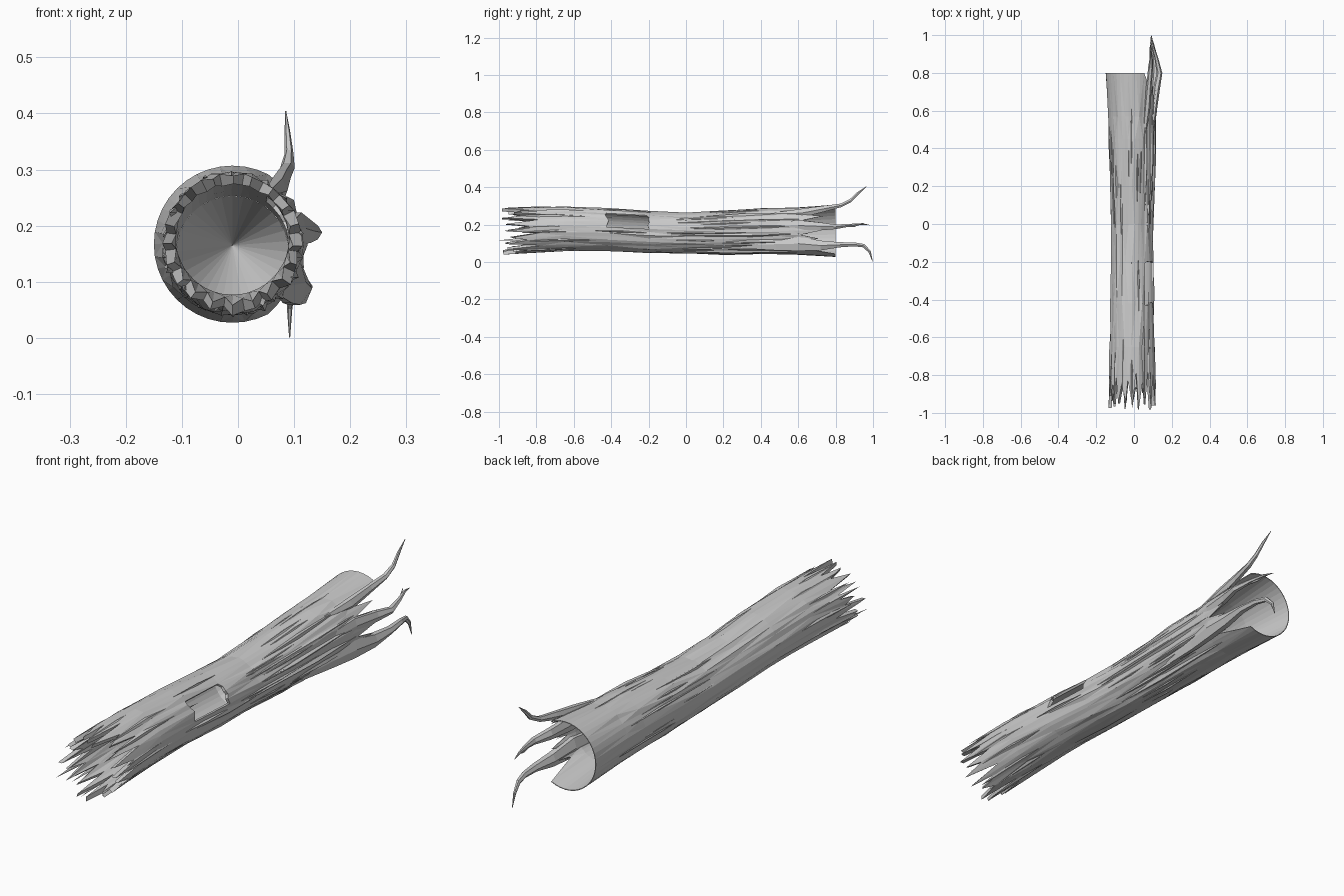
import bpy, bmesh, random
from math import sin, cos, radians, pi
from mathutils import Vector

if "Cube" in bpy.data.objects:
    bpy.data.objects.remove(bpy.data.objects["Cube"])

random.seed(7)
N = 40                       # columns around the log
CX = -0.01

# y, centre height, radius of the trunk
PROFILE = [(-1.0, .166, .126), (-.9, .168, .123), (-.65, .178, .118), (-.42, .172, .115), (-.2, .161, .112),
           (0, .153, .111), (.2, .157, .116), (.45, .163, .123), (.6, .165, .127), (.8, .167, .140)]


def sample(y):
    for (a, za, ra), (b, zb, rb) in zip(PROFILE, PROFILE[1:]):
        if y <= b:
            t = max(0, (y - a) / (b - a))
            return za + (zb - za) * t, ra + (rb - ra) * t
    return PROFILE[-1][1:]


def on_log(ang, y, lift=0.0, radius=None):
    z, r = sample(y)
    r = (r if radius is None else radius) + lift
    return Vector((CX + r * cos(ang), y, z + r * sin(ang)))


def make_object(name, bm):
    bmesh.ops.recalc_face_normals(bm, faces=bm.faces)
    me = bpy.data.meshes.new(name)
    bm.to_mesh(me)
    bm.free()
    ob = bpy.data.objects.new(name, me)
    bpy.context.collection.objects.link(ob)
    return ob


def degrees_of(i):
    d = i * 360 / N
    return d - 360 if d > 180 else d


# Hollow trunk: outer and inner skins, splintered front, split right rear, knot hole
ROWS = [None, -.65, -.42, -.2, 0, .2, .45, .57, None]
bm = bmesh.new()
outer, inner = [], []
for i in range(N):
    ang = 2 * pi * i / N
    d = degrees_of(i)
    tip = i % 2 == 0
    front = random.uniform(-.985, -.91) if tip else random.uniform(-.86, -.76)
    gap = -62 < d < 60
    rear = .8 if not gap else (random.uniform(.70, .77) if tip else random.uniform(.60, .64))
    co, ci = [], []
    for j, y in enumerate(ROWS):
        first, last = j == 0, j == len(ROWS) - 1
        y = front if first else rear if last else y
        wob = 0 if last else random.uniform(-.004, .003)
        turn = 0 if last else random.uniform(-.03, .03)
        hole_edge = j in (2, 3) and 0 < d < 65
        yy = y + (random.uniform(-.012, .012) if hole_edge else 0)
        co.append(bm.verts.new(on_log(ang + turn, yy, wob)))
        r_out = sample(y)[1]
        r_in = r_out - .003 if last else (.108 if tip else .101) if first else min(.101, r_out - .011)
        if j in (6, 7):
            r_in = r_out - .012
        ci.append(bm.verts.new(on_log(ang + turn, yy, 0, r_in)))
    outer.append(co)
    inner.append(ci)

edges = {}
for i in range(N):
    k = (i + 1) % N
    for j in range(len(ROWS) - 1):
        if j == 2 and 1 <= i <= 5:          # knot hole
            continue
        loop = [(i, j), (k, j), (k, j + 1), (i, j + 1)]
        for skin in (outer, inner):
            a, b, c, e = [skin[p][q] for p, q in loop]
            if (i + j) % 2:
                bm.faces.new((a, b, c)); bm.faces.new((a, c, e))
            else:
                bm.faces.new((a, b, e)); bm.faces.new((b, c, e))
        for p, q in zip(loop, loop[1:] + loop[:1]):
            edges.setdefault(frozenset((p, q)), []).append((p, q))
for uses in edges.values():                 # close the wall thickness
    if len(uses) == 1:
        (a, b), (c, e) = uses[0]
        bm.faces.new((outer[a][b], outer[c][e], inner[c][e], inner[a][b]))
make_object("hollow_trunk", bm)

# Conical end of the hollow
bm = bmesh.new()
apex = bm.verts.new((CX, .25, .165))
ring = [bm.verts.new(on_log(2 * pi * i / 32, 0, 0, .1)) for i in range(32)]
for i in range(32):
    bm.faces.new((ring[i], ring[(i + 1) % 32], apex))
make_object("hollow_core", bm)


# Bark: long pointed wedges lying on the trunk
def splinter(bm, ang, y0, y1, width, lift, tip_lift=0.0):
    ym = y0 + (y1 - y0) * random.uniform(.35, .6)
    tip = bm.verts.new(on_log(ang, y0, tip_lift))
    end = bm.verts.new(on_log(ang + random.uniform(-.04, .04), y1, -.005))
    left = bm.verts.new(on_log(ang - width, ym, -.005))
    right = bm.verts.new(on_log(ang + width, ym, -.005))
    crest = bm.verts.new(on_log(ang, ym, lift))
    under = bm.verts.new(on_log(ang, ym, -.009))
    for a, b in ((tip, left), (left, end), (end, right), (right, tip)):
        bm.faces.new((a, b, crest))
        bm.faces.new((a, b, under))


bm = bmesh.new()
for i in range(15):                          # splintered front fringe
    a = 2 * pi * (i + random.uniform(.2, .8)) / 15
    splinter(bm, a, -1.0 if i == 8 else random.uniform(-.97, -.89), random.uniform(-.55, -.35),
             .11, .004, random.uniform(-.002, .007))
for i in range(26):                          # ridges along the body
    a = 2 * pi * (i + random.random()) / 26
    y0 = random.uniform(-.15, .15)
    splinter(bm, a, y0, min(.72, y0 + random.uniform(.4, .7)), .09, .004, -.003)
for d in (-62, -45, -25, -8, 12, 30, 52):    # heavier ridges leading to the roots
    splinter(bm, radians(d), random.uniform(-.15, .1), .68, .12, .008, -.003)
for d in (-3, 72):                           # lips of the knot hole
    splinter(bm, radians(d), -.5, -.15, .06, .005, -.002)
make_object("bark_splinters", bm)


# Roots: tapered tubes; points are x, y, z, half width in x, half height
def root(name, pts, sides=6):
    bm = bmesh.new()
    rings = []
    P = [Vector(p[:3]) for p in pts]
    for i, p in enumerate(P):
        t = (P[min(i + 1, len(P) - 1)] - P[max(i - 1, 0)]).normalized()
        up = Vector((1, 0, 0)).cross(t).normalized()
        rx, rz = pts[i][3:]
        rings.append([bm.verts.new(p + Vector((1, 0, 0)) * rx * cos(2 * pi * k / sides)
                                   + up * rz * sin(2 * pi * k / sides)) for k in range(sides)])
    for a, b in zip(rings, rings[1:]):
        for k in range(sides):
            m = (k + 1) % sides
            bm.faces.new((a[k], a[m], b[m], b[k]))
    bm.faces.new(rings[0])
    bm.faces.new(rings[-1])
    make_object(name, bm)


root("root_upper", [(.055, .48, .255, .01, .012), (.07, .62, .262, .018, .026), (.08, .74, .285, .014, .018),
                    (.088, .83, .303, .013, .011), (.091, .88, .328, .008, .010), (.088, .92, .368, .005, .008),
                    (.085, .965, .404, .001, .001)])
root("root_middle", [(.095, .45, .19, .008, .02), (.105, .6, .195, .016, .033), (.12, .72, .19, .018, .024),
                     (.135, .8, .188, .015, .014), (.118, .88, .197, .010, .008), (.100, .94, .203, .006, .005),
                     (.09, .985, .197, .001, .001)])
root("root_middle_fork", [(.125, .84, .193, .008, .007), (.108, .9, .192, .005, .005),
                          (.085, .95, .208, .001, .001)], 5)
root("root_lower", [(.075, .3, .09, .008, .02), (.088, .48, .095, .016, .038), (.1, .6, .098, .022, .045),
                    (.11, .72, .088, .022, .030), (.115, .82, .092, .018, .016), (.108, .9, .094, .013, .012),
                    (.098, .95, .087, .009, .011), (.092, .982, .055, .005, .008), (.092, .998, .001, .001, .001)])
